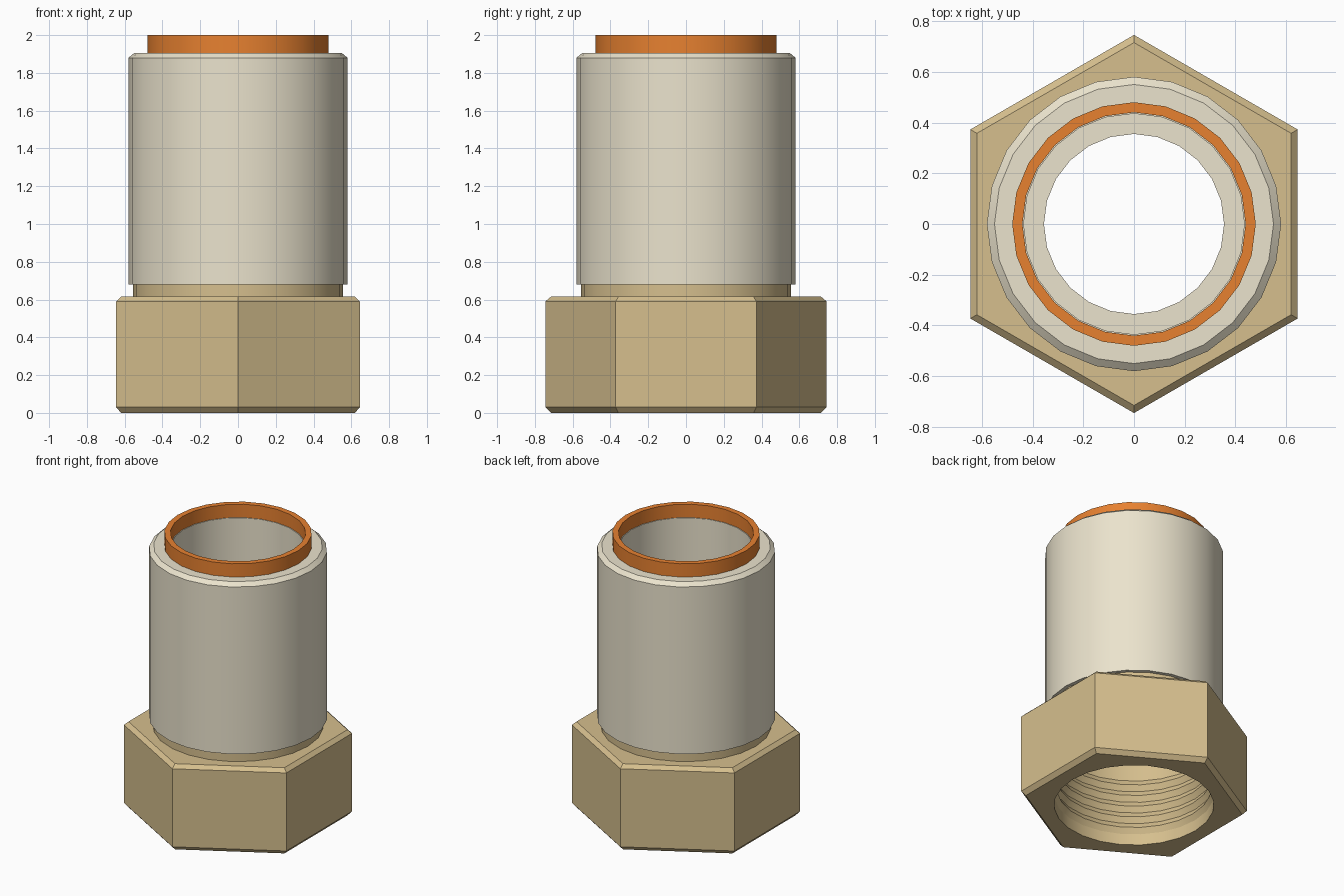
import bpy, bmesh, math

if "Cube" in bpy.data.objects:
    bpy.data.objects.remove(bpy.data.objects["Cube"])

SIDES = 24


def material(name, rgb):
    m = bpy.data.materials.new(name)
    m.diffuse_color = (*rgb, 1)
    m.use_nodes = True
    m.node_tree.nodes["Principled BSDF"].inputs["Base Color"].default_value = m.diffuse_color
    return m


def hex_factor(a):
    # distance to a unit hexagon whose corners lie on +/-y
    off = (a - math.pi / 6) % (math.pi / 3) - math.pi / 6
    return math.cos(math.pi / 6) / math.cos(off)


def lathe(name, profile, mat):
    """Revolve a closed (radius, z[, 'hex']) profile around z."""
    bm = bmesh.new()
    rings = []
    for r, z, *shape in profile:
        ring = []
        for i in range(SIDES):
            a = 2 * math.pi * i / SIDES
            d = r * hex_factor(a) if shape else r
            ring.append(bm.verts.new((d * math.cos(a), d * math.sin(a), z)))
        rings.append(ring)
    for k, lower in enumerate(rings):
        upper = rings[(k + 1) % len(rings)]
        for i in range(SIDES):
            j = (i + 1) % SIDES
            bm.faces.new((lower[i], lower[j], upper[j], upper[i]))
    bmesh.ops.recalc_face_normals(bm, faces=bm.faces)
    mesh = bpy.data.meshes.new(name)
    bm.to_mesh(mesh)
    bm.free()
    mesh.materials.append(mat)
    ob = bpy.data.objects.new(name, mesh)
    bpy.context.collection.objects.link(ob)
    bpy.ops.object.select_all(action='DESELECT')
    ob.select_set(True)
    bpy.context.view_layer.objects.active = ob
    bpy.ops.object.shade_smooth_by_angle(angle=math.radians(25))
    return ob


brass = material("brass", (0.67, 0.52, 0.27))
ivory = material("ivory", (0.83, 0.77, 0.61))
copper = material("copper", (0.80, 0.22, 0.03))

# Hexagonal nut with neck, chamfers and a threaded socket
nut = [(0.52, 0.0), (0.715, 0.0, 'hex'), (0.745, 0.03, 'hex'),
       (0.745, 0.59, 'hex'), (0.715, 0.615, 'hex'),
       (0.555, 0.615), (0.555, 0.68), (0.355, 0.68), (0.355, 0.60), (0.50, 0.60)]
pitch = 0.08
for i in reversed(range(5)):
    z = 0.10 + i * pitch
    nut += [(0.52, z + pitch * 0.75), (0.50, z + pitch * 0.25)]
nut.append((0.52, 0.08))
lathe("hex_nut", nut, brass)

# Sleeve with chamfered top and an inner stop ledge
lathe("sleeve", [(0.355, 0.68), (0.58, 0.68), (0.58, 1.88), (0.55, 1.905),
                 (0.435, 1.905), (0.435, 0.76), (0.355, 0.76)], ivory)

# Copper ring rising from the sleeve
lathe("copper_ring", [(0.44, 1.89), (0.48, 1.89), (0.48, 2.0), (0.44, 2.0)], copper)
